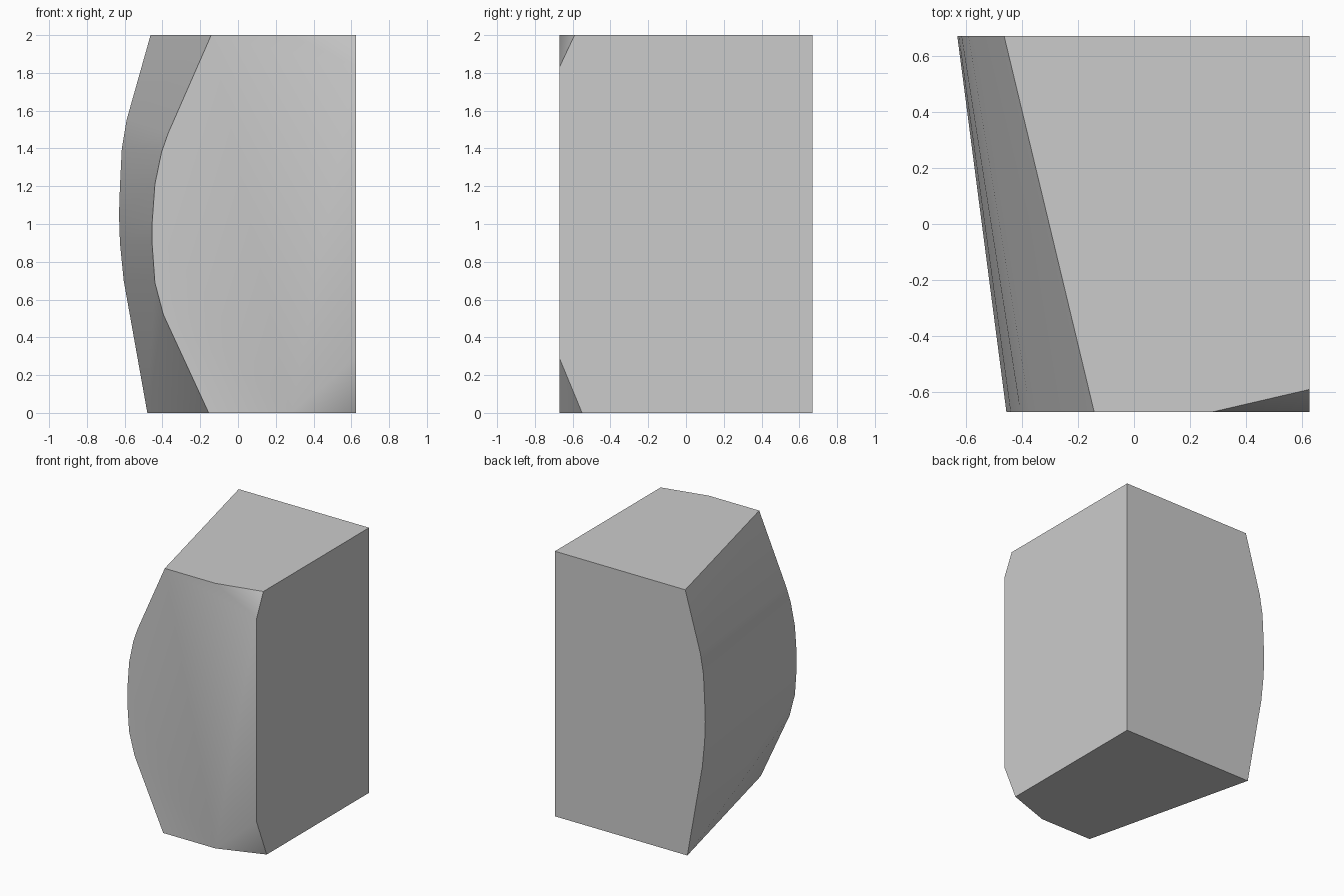
import bpy
import bmesh

cube = bpy.data.objects.get("Cube")
if cube:
    bpy.data.objects.remove(cube, do_unlink=True)

grey = bpy.data.materials.new("light grey")
grey.use_nodes = True
colour = (0.6, 0.6, 0.6, 1)
grey.diffuse_color = colour
grey.node_tree.nodes["Principled BSDF"].inputs["Base Color"].default_value = colour

SIDE, DEPTH, HEIGHT = 0.625, 0.67, 2.0
CUT_X = 0.28

# Bulging edge profiles as (x, z), bottom to top
front_profile = [(-0.155, 0), (-0.395, 0.52), (-0.44, 0.69), (-0.455, 0.9),
                 (-0.455, 1.0), (-0.44, 1.21), (-0.405, 1.38), (-0.37, 1.48),
                 (-0.142, HEIGHT)]
back_profile = [(-0.48, 0), (-0.605, 0.7), (-0.625, 0.9), (-0.63, 1.05),
                (-0.625, 1.2), (-0.615, 1.4), (-0.59, 1.55), (-0.463, HEIGHT)]

bm = bmesh.new()
front = [bm.verts.new((x, -DEPTH, z)) for x, z in front_profile]
back = [bm.verts.new((x, DEPTH, z)) for x, z in back_profile]


def corner_cut(z_end, z_side, y_end):
    """Three points of a clipped front corner and its triangle."""
    points = [bm.verts.new(p) for p in ((CUT_X, -DEPTH, z_end),
                                        (SIDE, -DEPTH, z_side),
                                        (SIDE, y_end, z_end))]
    bm.faces.new(points)
    return points


low_edge, low_side, low_end = corner_cut(0, 0.29, -0.55)
top_edge, top_side, top_end = corner_cut(HEIGHT, 1.83, -0.59)
low_back = bm.verts.new((SIDE, DEPTH, 0))
top_back = bm.verts.new((SIDE, DEPTH, HEIGHT))

# Front, back, flat side, top and bottom
bm.faces.new(front + [top_edge, top_side, low_side, low_edge])
bm.faces.new(back + [top_back, low_back])
bm.faces.new([low_end, low_side, top_side, top_end, top_back, low_back])
bm.faces.new([front[-1], top_edge, top_end, top_back, back[-1]])
bm.faces.new([front[0], low_edge, low_end, low_back, back[0]])

# Curved side lofted between the two profiles
bm.faces.new([back[0], front[0], front[1]])
for i in range(len(back) - 1):
    bm.faces.new([back[i], front[i + 1], front[i + 2], back[i + 1]])

bmesh.ops.recalc_face_normals(bm, faces=bm.faces)
mesh = bpy.data.meshes.new("rounded_block")
bm.to_mesh(mesh)
bm.free()
mesh.materials.append(grey)

block = bpy.data.objects.new("rounded_block", mesh)
bpy.context.collection.objects.link(block)
bpy.ops.object.select_all(action="DESELECT")
block.select_set(True)
bpy.context.view_layer.objects.active = block
bpy.ops.object.shade_smooth_by_angle()
